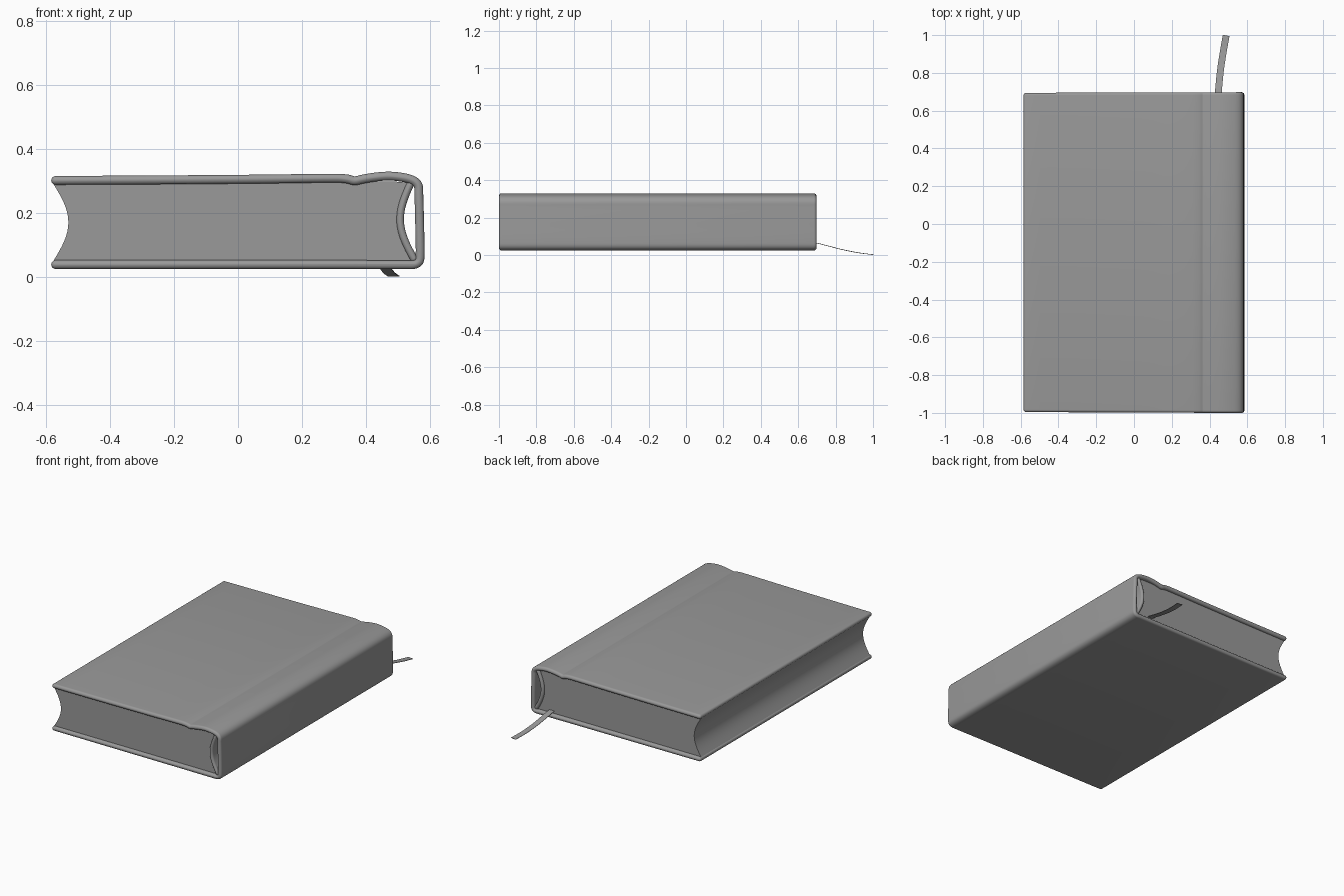
import bpy, math
from mathutils import Vector

if "Cube" in bpy.data.objects:
    bpy.data.objects.remove(bpy.data.objects["Cube"])

# Dark grey shared by all parts
grey = bpy.data.materials.new("dark_grey")
grey.diffuse_color = (0.32, 0.32, 0.32, 1)
grey.use_nodes = True
grey.node_tree.nodes["Principled BSDF"].inputs["Base Color"].default_value = grey.diffuse_color


def spline(points, steps):
    """Smooth path through 2D or 3D points, without overshoot."""
    p = [Vector(q) for q in points]
    n = len(p)
    tan = [(p[min(i + 1, n - 1)] - p[max(i - 1, 0)]).normalized() for i in range(n)]
    out = []
    for i in range(n - 1):
        a, b = p[i], p[i + 1]
        d = (b - a).length
        for s in range(steps):
            t = s / steps
            out.append(a * (2*t**3 - 3*t**2 + 1) + tan[i] * d * (t**3 - 2*t**2 + t)
                       + b * (3*t**2 - 2*t**3) + tan[i + 1] * d * (t**3 - t**2))
    return out + [p[-1]]


def loft(name, rings):
    """Skin a list of equal closed rings and cap both ends."""
    n = len(rings[0])
    verts = [v for r in rings for v in r]
    faces = [(k*n + i, k*n + (i + 1) % n, (k + 1)*n + (i + 1) % n, (k + 1)*n + i)
             for k in range(len(rings) - 1) for i in range(n)]
    faces += [tuple(reversed(range(n))), tuple(range(len(verts) - n, len(verts)))]
    mesh = bpy.data.meshes.new(name)
    mesh.from_pydata(verts, [], faces)
    mesh.materials.append(grey)
    obj = bpy.data.objects.new(name, mesh)
    bpy.context.collection.objects.link(obj)
    bpy.ops.object.select_all(action='DESELECT')
    obj.select_set(True)
    bpy.context.view_layer.objects.active = obj
    bpy.ops.object.mode_set(mode='EDIT')
    bpy.ops.mesh.select_all(action='SELECT')
    bpy.ops.mesh.normals_make_consistent(inside=False)
    bpy.ops.object.mode_set(mode='OBJECT')
    bpy.ops.object.shade_smooth_by_angle(angle=math.radians(40))
    return obj


def bow(top, bottom, depth, n=16):
    """Curved edge from top to bottom, bulging sideways by depth."""
    a, b = Vector(top), Vector(bottom)
    return [a.lerp(b, i / n) + Vector((depth * math.sin(math.pi * i / n), 0))
            for i in range(n + 1)]


def band(path, h):
    """Outline of a strip of half thickness h with round tips."""
    n = len(path)
    dirs = [(path[min(i + 1, n - 1)] - path[max(i - 1, 0)]).normalized() for i in range(n)]
    sides = [Vector((-d.y, d.x)) for d in dirs]

    def tip(i, start):
        return [path[i] + h * (sides[i] * math.cos(a) + dirs[i] * math.sin(a))
                for a in (start + math.pi * k / 8 for k in range(1, 8))]
    left = [p + s * h for p, s in zip(path, sides)]
    right = [p - s * h for p, s in zip(path, sides)]
    return left + tip(-1, 0) + right[::-1] + tip(0, math.pi)


def rounded_board(name, path, half, y0, y1):
    """Bent board along y whose end rims are rounded over."""
    def ring(y, h):
        return [(p.x, y * (1 + 0.004 * p.x), p.y) for p in band(path, h)]
    rim = [(half * (1 - math.cos(a)), half * max(math.sin(a), 0.15))
           for a in (math.pi / 2 * k / 6 for k in range(7))]
    return loft(name, [ring(y0 + d, h) for d, h in rim]
                + [ring(y1 - d, h) for d, h in reversed(rim)])


# Cover: one bent board with a hinge groove and a square spine
cover_path = spline([(-0.571, 0.302), (-0.2, 0.304), (0.1, 0.3065), (0.31, 0.309),
                     (0.345, 0.306), (0.365, 0.301), (0.39, 0.306), (0.43, 0.3125),
                     (0.475, 0.3155), (0.52, 0.3105), (0.55, 0.301), (0.564, 0.286),
                     (0.566, 0.26), (0.569, 0.15), (0.57, 0.065), (0.566, 0.047),
                     (0.552, 0.039), (0.53, 0.038), (0.3, 0.0385), (-0.571, 0.0385)], 5)
rounded_board("cover", cover_path, 0.0138, -0.998, 0.696)

# Page block: hollow fore edge and hollow spine side
fore = bow((-0.578, 0.291), (-0.578, 0.05), 0.047)
back = bow((0.54, 0.294), (0.55, 0.05), -0.044)
top = [Vector((0.34, 0.297)), Vector((0.42, 0.2985)), Vector((0.49, 0.2985))]
outline = top + back + fore[::-1]
loft("pages", [[(p.x, y, p.y) for p in outline] for y in (-0.98, 0.678)])

# Spine lining: curved strip glued to the back of the pages
rounded_board("spine_lining", bow((0.538, 0.287), (0.55, 0.058), -0.036),
              0.0115, -0.992, 0.69)

# Ribbon bookmark curling out below the back edge
curve = spline([(0.441, 0.5, 0.068), (0.446, 0.68, 0.066), (0.452, 0.76, 0.048),
                (0.46, 0.83, 0.03), (0.474, 0.92, 0.012), (0.488, 0.998, 0.002)], 5)
strip = []
for i, c in enumerate(curve):
    d = curve[min(i + 1, len(curve) - 1)] - curve[max(i - 1, 0)]
    side = Vector((d.y, -d.x, 0)).normalized() * 0.018
    up = Vector((0, 0, 0.0012))
    strip.append([c - side - up, c + side - up, c + side + up, c - side + up])
loft("ribbon_bookmark", strip)
